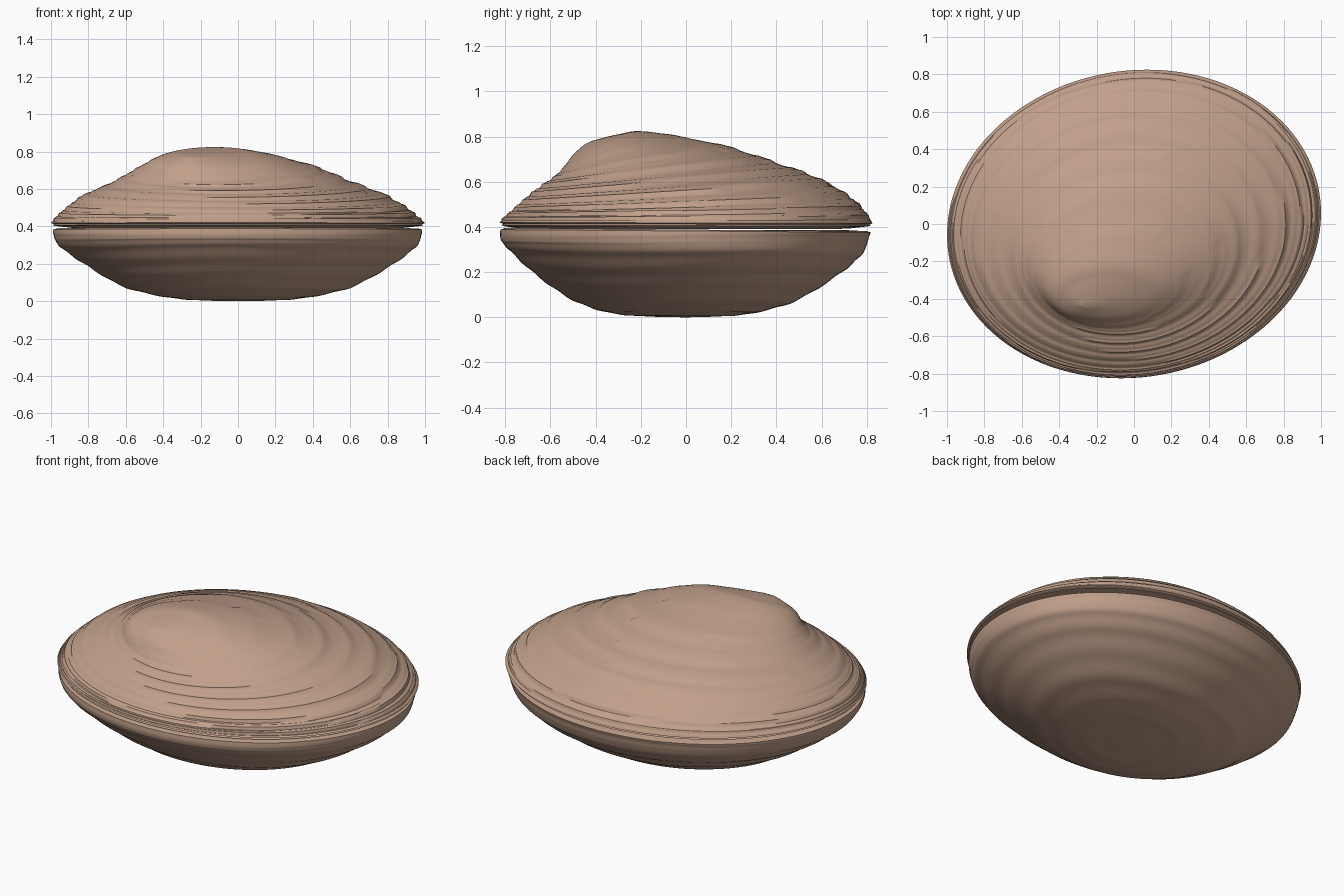
import bpy, bmesh, math

if "Cube" in bpy.data.objects:
    bpy.data.objects.remove(bpy.data.objects["Cube"])

SEG = 112
shell_mat = bpy.data.materials.new("shell_tan")
shell_mat.diffuse_color = (0.53, 0.35, 0.255, 1)
shell_mat.use_nodes = True
shell_mat.node_tree.nodes["Principled BSDF"].inputs["Base Color"].default_value = shell_mat.diffuse_color


def spline(rows, steps):
    """Catmull-Rom through the growth rings; returns (t, row) pairs."""
    out = []
    n = len(rows)
    for i in range(n - 1):
        p0, p1, p2, p3 = (rows[max(0, min(n - 1, i + k))] for k in (-1, 0, 1, 2))
        for s in range(steps):
            u = s / steps
            out.append((i + u, [0.5 * (2 * b + (c - a) * u + (2 * a - 5 * b + 4 * c - d) * u * u
                                       + (3 * b - a - 3 * c + d) * u ** 3)
                                for a, b, c, d in zip(p0, p1, p2, p3)]))
    out.append((n - 1, list(rows[-1])))
    return out


def loft(name, lip, rows, ridge, flip):
    """Loft tilted, slightly skewed ovals: (x min, x max, y min, y max, z front, z back)."""
    bm = bmesh.new()
    rings = []
    for t, (xl, xr, yb, yt, zb, zt) in [(None, r) for r in lip] + spline(rows, 9):
        ring = []
        for k in range(SEG):
            a = 2 * math.pi * k / SEG
            ux = (math.cos(a) + 0.07 * math.sin(a)) / 1.0025
            uy = math.sin(a)
            x = (xl + xr) / 2 + ux * (xr - xl) / 2
            y = (yb + yt) / 2 + uy * (yt - yb) / 2
            z = zb + (zt - zb) * (uy + 1) / 2
            if t is not None:
                z += ridge(t, a)
            ring.append(bm.verts.new((x, y, z)))
        rings.append(ring)
    for r0, r1 in zip(rings, rings[1:]):
        for k in range(SEG):
            j = (k + 1) % SEG
            f = [r0[k], r0[j], r1[j], r1[k]]
            bm.faces.new(f[::-1] if flip else f)
    bm.faces.new(rings[-1][::-1] if flip else rings[-1])
    me = bpy.data.meshes.new(name)
    bm.to_mesh(me)
    bm.free()
    ob = bpy.data.objects.new(name, me)
    bpy.context.collection.objects.link(ob)
    me.materials.append(shell_mat)
    bpy.ops.object.select_all(action='DESELECT')
    ob.select_set(True)
    bpy.context.view_layer.objects.active = ob
    bpy.ops.object.shade_smooth_by_angle(angle=math.radians(40))
    return ob


def growth_steps(t, a):
    """Overlapping shingle-like growth ridges, strongest on the right and back."""
    phase = 1.45 * t + 0.12 * math.sin(2 * a + t)
    fade = min(1, t / 0.8) * max(0, min(1, (6.3 - t) / 2))
    saw = 1 - phase % 1
    amp = 0.011 + 0.004 * math.cos(a - 0.4)
    return fade * (amp * (saw - 0.5) + 0.002 * math.sin(19 * t + math.sin(a)))


def faint_ripples(t, a):
    fade = max(0, min(1, t / 2)) * max(0, min(1, (6 - t) / 2))
    return 0.003 * fade * math.sin(9 * t + 0.6 * math.sin(3 * a))


# upper valve: domed, with its beak pushed toward the front left
loft("upper_valve",
     [(-.87, .87, -.71, .71, .390, .392),
      (-.975, .975, -.80, .80, .402, .402),
      (-.99, .99, -.817, .817, .407, .404),
      (-.985, .985, -.81, .812, .414, .410)],
     [(-1, 1, -.825, .825, .420, .416),
      (-.975, .965, -.81, .80, .44, .46),
      (-.92, .90, -.77, .74, .475, .525),
      (-.83, .78, -.715, .60, .525, .61),
      (-.68, .60, -.645, .40, .58, .685),
      (-.56, .43, -.575, .15, .63, .765),
      (-.45, .18, -.53, -.17, .68, .822),
      (-.36, .00, -.50, -.30, .72, .81),
      (-.28, -.20, -.45, -.42, .765, .78)],
     growth_steps, False)

# lower valve: shallow smooth bowl
loft("lower_valve",
     [(-.87, .87, -.71, .71, .388, .386),
      (-.97, .97, -.80, .80, .396, .381)],
     [(-.99, .985, -.822, .818, .388, .376),
      (-.985, .98, -.82, .81, .345, .355),
      (-.95, .95, -.785, .78, .30, .28),
      (-.80, .81, -.66, .67, .185, .185),
      (-.60, .60, -.50, .48, .075, .07),
      (-.35, .35, -.33, .28, .018, .015),
      (-.15, .15, -.15, .12, .003, .003),
      (-.01, .01, -.01, .01, 0, 0)],
     faint_ripples, True)

# fix outward normals (both valves wind from the rim toward the pole)
for ob in bpy.data.objects:
    want = 1 if ob.name == "upper_valve" else -1
    if ob.data.polygons[-1].normal.z * want < 0:
        ob.data.flip_normals()
